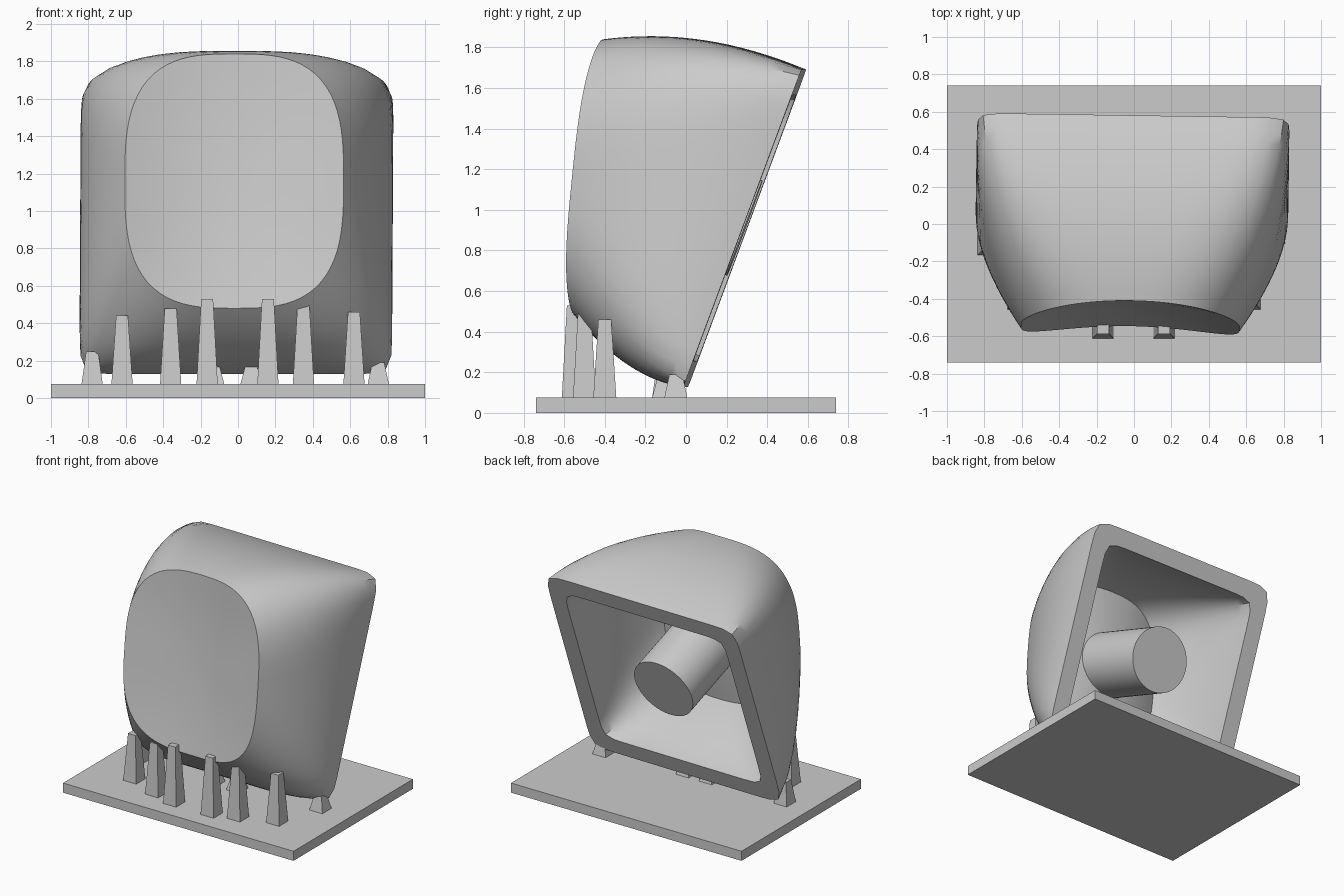
import bpy, bmesh, math
from mathutils import Vector, Matrix

if "Cube" in bpy.data.objects:
    bpy.data.objects.remove(bpy.data.objects["Cube"])

grey = bpy.data.materials.new("plain grey")
grey.use_nodes = True
COL = (0.6, 0.6, 0.6, 1)
grey.diffuse_color = COL
grey.node_tree.nodes["Principled BSDF"].inputs["Base Color"].default_value = COL


def finish(bm, name):
    bmesh.ops.recalc_face_normals(bm, faces=bm.faces)
    me = bpy.data.meshes.new(name)
    bm.to_mesh(me)
    bm.free()
    ob = bpy.data.objects.new(name, me)
    bpy.context.collection.objects.link(ob)
    me.materials.append(grey)
    return ob


def smooth(ob, angle):
    bpy.ops.object.select_all(action="DESELECT")
    ob.select_set(True)
    bpy.context.view_layer.objects.active = ob
    bpy.ops.object.shade_smooth_by_angle(angle=math.radians(angle))


# Tilted frame of the open underside of the cap
CENTRE = Vector((0, 0.29, 0.91))
ALONG = Vector((0, 0.58, 1.56)).normalized()
OUT = Vector((0, ALONG.z, -ALONG.y))
SKEW = Matrix.Translation((-0.012, 0, 0)) @ Matrix.Rotation(-0.015, 4, "Z")

# Evenly spaced points round a unit square
N = 24
SIDE = [math.tan(math.pi / 4 * (2 * i / N - 1)) for i in range(N)]
SQUARE = ([(s, -1) for s in SIDE] + [(1, s) for s in SIDE]
          + [(-s, 1) for s in SIDE] + [(-1, -s) for s in SIDE])


def squircle(u, v, n):
    k = (abs(u) ** n + abs(v) ** n) ** (-1 / n)
    return u * k, v * k


def opening(u, v, size, n):
    x, w = squircle(u, v, n)
    return CENTRE + Vector((x * size, 0, 0)) + ALONG * w * size


def dish(u, v, r, size, n, depth):
    x, w = squircle(u, v, n)
    x, w = x * r, w * r
    z = 1.16 + 0.68 * w * size
    y = -0.478 + 0.1 * (z - 1.16) - 0.075 * x * x + 0.03 * (1 - r * r)
    return Vector((0.585 * x * size, y + depth, z))


def shell_rings(bm, open_size, dish_size, depth, bulge):
    """Loft from the open rim to the dish, then close the dish."""
    rings = []
    for i in range(17):
        t = i / 16
        n = 1 / ((1 - t) / 18 + t / 3)
        ring = []
        for u, v in SQUARE:
            p = opening(u, v, open_size, n).lerp(dish(u, v, 1, dish_size, n, depth), t)
            x, w = squircle(u, v, n)
            ring.append(bm.verts.new(p + Vector((x, 0, w)) * bulge * 4 * t * (1 - t)))
        rings.append(ring)
    for r in (0.85, 0.7, 0.55, 0.4, 0.25, 0.1):
        rings.append([bm.verts.new(dish(u, v, r, dish_size, 3, depth)) for u, v in SQUARE])
    for a, b in zip(rings, rings[1:]):
        bridge(bm, a, b)
    bm.faces.new(rings[-1])
    return rings[0], rings[16]


def bridge(bm, a, b):
    for j in range(len(a)):
        k = (j + 1) % len(a)
        bm.faces.new((a[j], a[k], b[k], b[j]))


# Hollow cap: outer skin, inner skin and flat rim
bm = bmesh.new()
rim_out, dish_edge = shell_rings(bm, 0.835, 1.0, 0.0, 0.07)
rim_in, ceiling_edge = shell_rings(bm, 0.7, 0.85, 0.16, 0.04)
bridge(bm, rim_out, rim_in)
bm.transform(SKEW)
cap = finish(bm, "cap_shell")
smooth(cap, 32)

# Stem with a cross-shaped socket
AXES = Matrix((Vector((1, 0, 0)), ALONG, OUT)).transposed().to_4x4()
FRAME = SKEW @ Matrix.Translation(CENTRE) @ AXES
LENGTH = 0.68
bm = bmesh.new()
bmesh.ops.create_cone(bm, cap_ends=True, segments=64, radius1=0.25, radius2=0.25, depth=LENGTH,
                      matrix=FRAME @ Matrix.Translation((0, 0, -LENGTH / 2)))
stem = finish(bm, "stem")

bm = bmesh.new()
a, b = 0.2, 0.062
cross = [(a, -b), (a, b), (b, b), (b, a), (-b, a), (-b, b)]
cross += [(-x, -y) for x, y in cross]
face = bm.faces.new([bm.verts.new((x, y, 0.05)) for x, y in cross])
grown = bmesh.ops.extrude_face_region(bm, geom=[face], use_keep_orig=True)["geom"]
bmesh.ops.translate(bm, vec=(0, 0, -0.45),
                    verts=[g for g in grown if isinstance(g, bmesh.types.BMVert)])
bm.transform(FRAME)
cutter = finish(bm, "socket_cutter")
cutter.hide_render = True
cut = stem.modifiers.new("socket", "BOOLEAN")
cut.operation = "DIFFERENCE"
cut.solver = "EXACT"
cut.object = cutter
bpy.context.view_layer.objects.active = stem
bpy.ops.object.modifier_apply(modifier="socket")
bpy.data.objects.remove(cutter)
smooth(stem, 30)

# Base plate
PLATE = 0.075
bm = bmesh.new()
bmesh.ops.create_cube(bm, size=1, matrix=Matrix.Translation((0, 0, PLATE / 2))
                      @ Matrix.Diagonal((2, 1.48, PLATE, 1)))
finish(bm, "base_plate")

# Tapered supports: x, y, top height
PEGS = [(-0.78, -0.11, 0.25), (-0.62, -0.40, 0.44), (-0.36, -0.50, 0.48),
        (-0.165, -0.555, 0.53), (0.16, -0.555, 0.53), (0.35, -0.50, 0.50),
        (0.62, -0.40, 0.46), (0.75, -0.05, 0.19), (0.07, -0.11, 0.17), (-0.13, -0.11, 0.17)]
for i, (x, y, top) in enumerate(PEGS):
    h = top - PLATE
    bm = bmesh.new()
    bmesh.ops.create_cone(bm, cap_ends=True, segments=4, radius1=0.08, radius2=0.045, depth=h,
                          matrix=Matrix.Translation((x, y, PLATE + h / 2))
                          @ Matrix.Rotation(math.pi / 4, 4, "Z"))
    finish(bm, f"support_{i + 1}")
